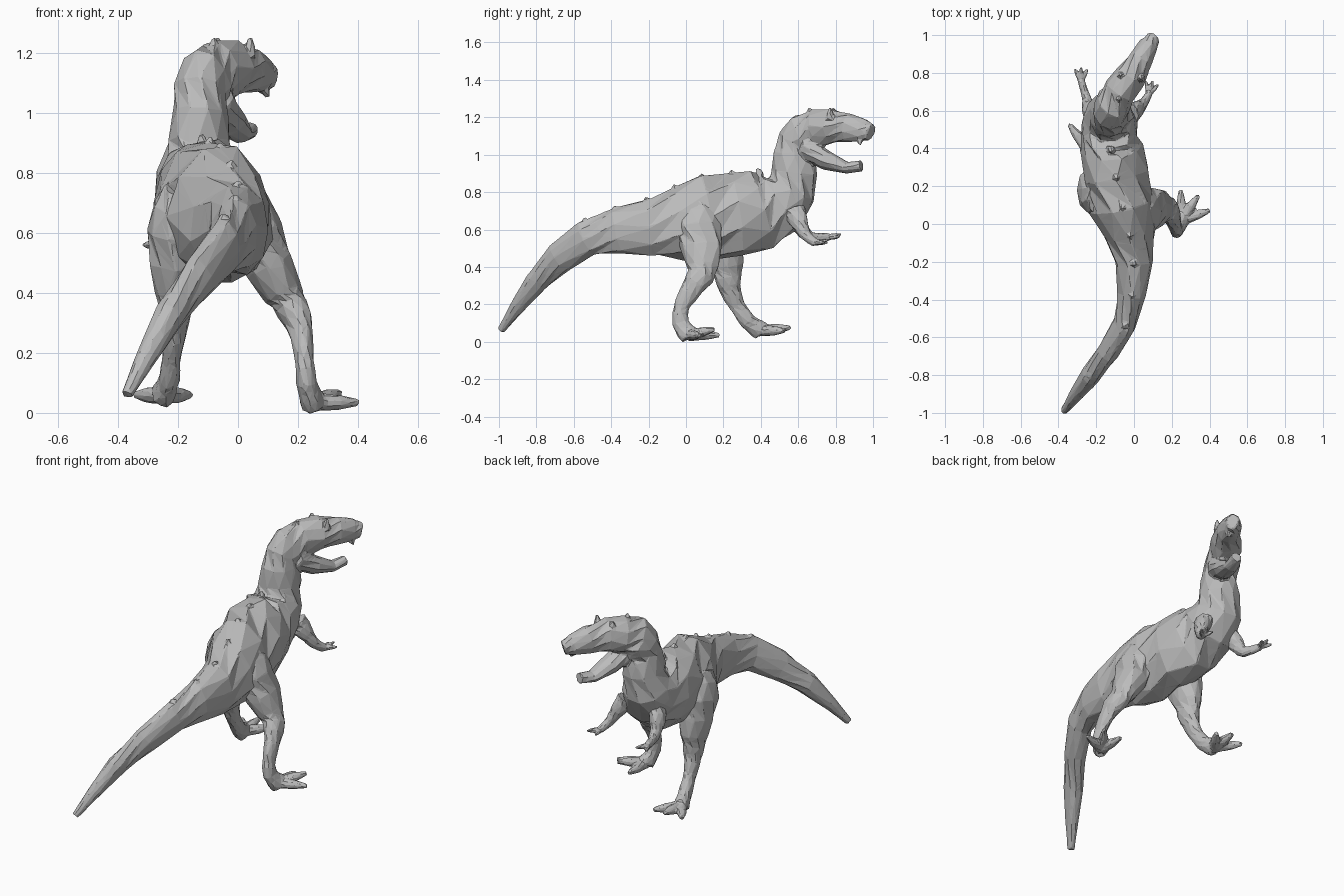
import bpy
import bmesh
import math
import random
from mathutils import Vector

random.seed(4)
if "Cube" in bpy.data.objects:
    bpy.data.objects.remove(bpy.data.objects["Cube"])

grey = (0.5, 0.5, 0.5, 1)
material = bpy.data.materials.new("stone grey")
material.use_nodes = True
material.diffuse_color = grey
material.node_tree.nodes["Principled BSDF"].inputs["Base Color"].default_value = grey


def refine(rows):
    """Add one smoothly curved row between each pair of rows."""
    rows = [Vector(row) for row in rows]
    padded = [rows[0], *rows, rows[-1]]
    result = []
    for before, start, end, after in zip(padded, padded[1:], padded[2:], padded[3:]):
        middle = (start + end) / 2
        result += [start, middle + (middle - (before + after) / 2) / 8]
    return result + [rows[-1]]


def add_tube(bm, rows, sides=10, roughness=0.07):
    """Closed loft through rows of x, y, z, half width, half height."""
    centres = [Vector(row[:3]) for row in rows]
    last = len(rows) - 1
    rings = []
    for i, centre in enumerate(centres):
        along = (centres[min(i + 1, last)] - centres[max(i - 1, 0)]).normalized()
        side = (Vector((1, 0, 0)) - along * along.x).normalized()
        up = side.cross(along)
        width, height = rows[i][3:]
        ring = []
        for k in range(sides):
            angle = math.tau * (k + i % 2 / 2) / sides
            offset = side * width * math.cos(angle) + up * height * math.sin(angle)
            jitter = 1.03 + random.uniform(-roughness, roughness)
            ring.append(bm.verts.new(centre + offset * jitter))
        rings.append(ring)
    for lower, upper in zip(rings, rings[1:]):
        for k in range(sides):
            n = (k + 1) % sides
            bm.faces.new((lower[k], lower[n], upper[n], upper[k]))
    bm.faces.new(rings[0][::-1])
    bm.faces.new(rings[-1])


def build_part(name, tubes, ratio, voxel=0.008):
    """Fuse several tubes into one faceted skin."""
    bm = bmesh.new()
    for rows in tubes:
        add_tube(bm, rows)
    bmesh.ops.recalc_face_normals(bm, faces=bm.faces)
    mesh = bpy.data.meshes.new(name)
    bm.to_mesh(mesh)
    bm.free()
    mesh.materials.append(material)
    part = bpy.data.objects.new(name, mesh)
    bpy.context.collection.objects.link(part)
    fuse = part.modifiers.new("fuse", "REMESH")
    fuse.mode = "VOXEL"
    fuse.voxel_size = voxel
    facet = part.modifiers.new("facet", "DECIMATE")
    facet.ratio = ratio


def spike(base, tip, radius):
    """Tapering toe, claw or bump."""
    base, tip = Vector(base), Vector(tip)
    rows = []
    for place, scale in ((0, 1), (0.55, 0.8), (1, 0.35)):
        rows.append((*base.lerp(tip, place), radius * scale, radius * scale))
    return rows


def fan(base, heading, spread, length, radius, lift):
    """Three digits spread evenly about a heading given in degrees."""
    base = Vector(base)
    digits = []
    for step in (-1, 0, 1):
        angle = math.radians(heading + step * spread)
        reach = Vector((math.cos(angle), math.sin(angle), lift * (1 - abs(step)))) * length
        digits.append(spike(base, base + reach, radius))
    return digits


def limb(path, radii, depth):
    """Limb along a path, with its depth a multiple of its width."""
    return refine([(*point, r, r * depth) for point, r in zip(path, radii)])


# Tail, torso, neck and upper head in one sweep
spine = refine([
    (-.37, -.99, .06, .02, .02), (-.23, -.8, .32, .05, .06),
    (-.05, -.53, .55, .06, .1), (0, -.2, .61, .1, .15),
    (-.06, .1, .66, .17, .22), (-.12, .4, .7, .17, .21),
    (-.13, .56, .81, .13, .14), (-.13, .58, 1, .09, .11),
    (-.11, .64, 1.11, .09, .11), (-.02, .78, 1.15, .08, .09),
    (.08, .95, 1.13, .05, .06), (.11, .99, 1.12, .03, .04)])
jaw = [(-.08, .64, 1.04, .07, .06), (-.03, .75, .97, .06, .05),
       (.01, .86, .93, .04, .03), (.04, .94, .94, .03, .03)]

# Brow bumps, a tooth and the ridge along the back
bumps = [spike((x, y, 1.19), (x, y, 1.25), .02)
         for x, y in ((-.08, .66), (-.07, .79), (.04, .77))]
bumps.append(spike((.08, .93, 1.1), (.1, .93, 1.05), .02))
for x, y, z, width, height in spine[2:11]:
    bumps.append(spike((x, y, z + height * 0.9), (x, y - .02, z + height * 1.08), .02))
build_part("body_and_head", [spine, jaw] + bumps, 0.03)

# Legs: the left planted and turned outward, the right stepping forward
leg_radii = (.08, .1, .065, .048, .033, .034, .04)
left_path = [(0, .06, .74), (.05, .07, .6), (.15, .09, .4), (.2, .05, .31),
             (.22, -.02, .2), (.23, -.03, .1), (.25, .02, .035)]
right_path = [(-.17, .14, .74), (-.2, .18, .6), (-.21, .22, .4), (-.21, .23, .3),
              (-.22, .27, .2), (-.23, .33, .11), (-.25, .4, .06)]
for name, path, heading, lift in (("left_leg", left_path, 55, .2),
                                  ("right_leg", right_path, 90, .1)):
    toes = fan(path[-1], heading, 36, .16, .032, lift)
    build_part(name, [limb(path, leg_radii, 1.3)] + toes, 0.055)

# Short arms with clawed hands
arm_radii = (.05, .037, .025, .018)
left_reach = [(-.02, .58, .7), (.02, .61, .63), (.05, .64, .57), (.08, .69, .53)]
right_reach = [(-.21, .57, .69), (-.24, .61, .62), (-.25, .66, .56), (-.28, .76, .56)]
for name, path, heading in (("left_arm", left_reach, 75), ("right_arm", right_reach, 90)):
    claws = fan(path[-1], heading, 30, .07, .016, .2)
    build_part(name, [limb(path, arm_radii, 1.2)] + claws, 0.07, 0.006)
